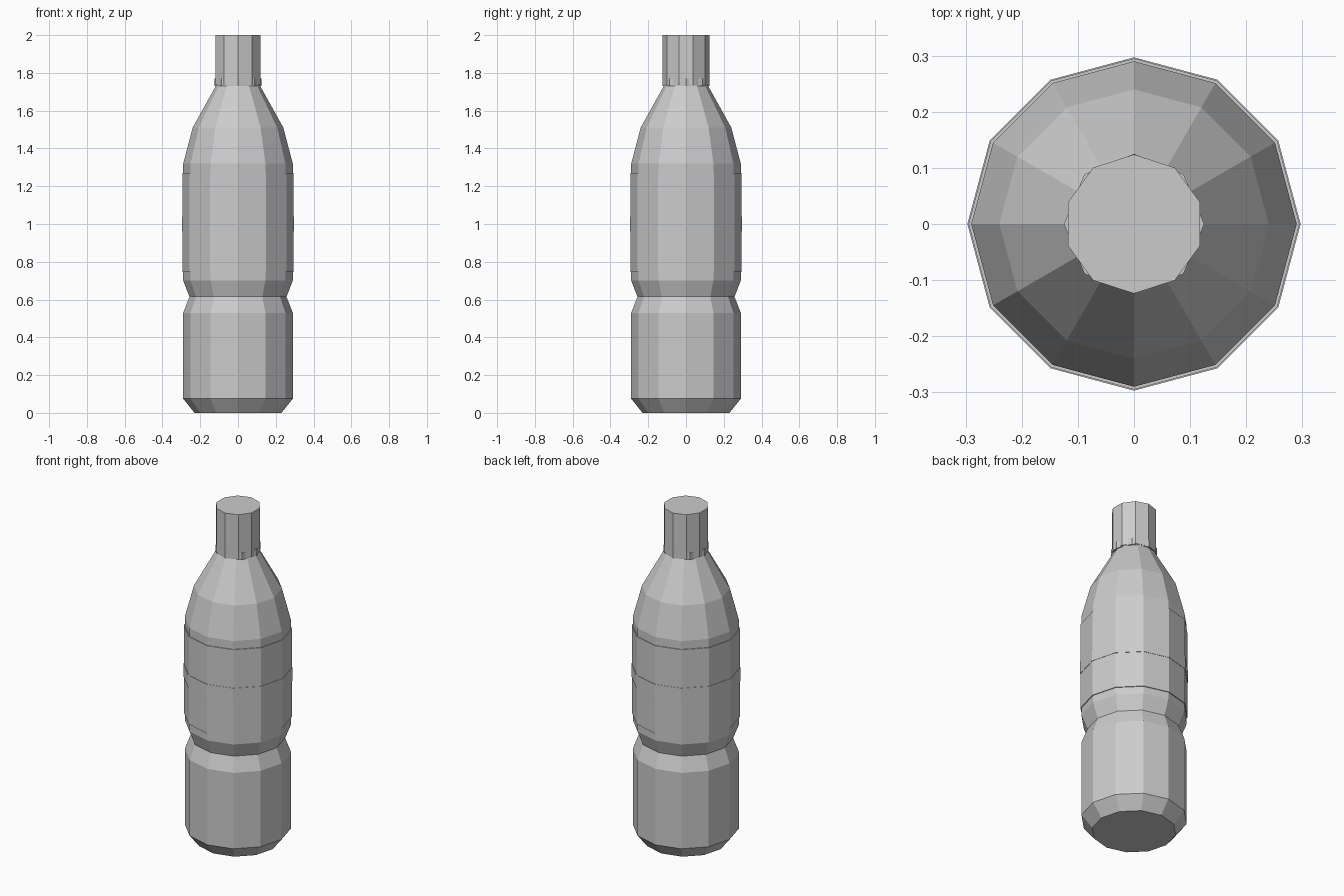
import bpy, bmesh
from math import cos, sin, pi

if "Cube" in bpy.data.objects:
    bpy.data.objects.remove(bpy.data.objects["Cube"])


def lathe(name, profile, sides, start=0.0, closed_loop=False):
    """Spin (radius, z) points into a faceted solid, or a hollow sleeve if closed_loop."""
    bm = bmesh.new()
    rings = []
    for r, z in profile:
        rings.append([bm.verts.new((r * cos(start + 2 * pi * i / sides),
                                    r * sin(start + 2 * pi * i / sides), z))
                      for i in range(sides)])
    pairs = list(zip(rings, rings[1:]))
    if closed_loop:
        pairs.append((rings[-1], rings[0]))
    else:
        bm.faces.new(rings[0][::-1])
        bm.faces.new(rings[-1])
    for a, b in pairs:
        for i in range(sides):
            j = (i + 1) % sides
            bm.faces.new((a[i], a[j], b[j], b[i]))
    bmesh.ops.recalc_face_normals(bm, faces=bm.faces)
    mesh = bpy.data.meshes.new(name)
    bm.to_mesh(mesh)
    bm.free()
    obj = bpy.data.objects.new(name, mesh)
    bpy.context.collection.objects.link(obj)
    return obj


def sleeve(name, inner, outer, z0, z1):
    return lathe(name, [(inner, z0), (outer, z0), (outer, z1), (inner, z1)],
                 12, closed_loop=True)


# Bottle body: chamfered base, pinched waist, tapered shoulder
lathe("bottle_body", [(0.23, 0), (0.29, 0.075), (0.29, 0.53), (0.257, 0.615),
                      (0.29, 0.70), (0.29, 1.32), (0.24, 1.51),
                      (0.14, 1.69), (0.115, 1.735)], 12)

# Wrapped label and its thin central stripe
sleeve("label", 0.289, 0.295, 0.745, 1.27)
sleeve("label_stripe", 0.294, 0.297, 0.96, 1.04)

# Octagonal neck ring, with the ten-sided cap showing between its corners
lathe("neck_ring", [(0.125, 1.73), (0.125, 1.77)], 8)
lathe("cap", [(0.124, 1.735), (0.124, 2.0)], 10, start=pi / 2)
